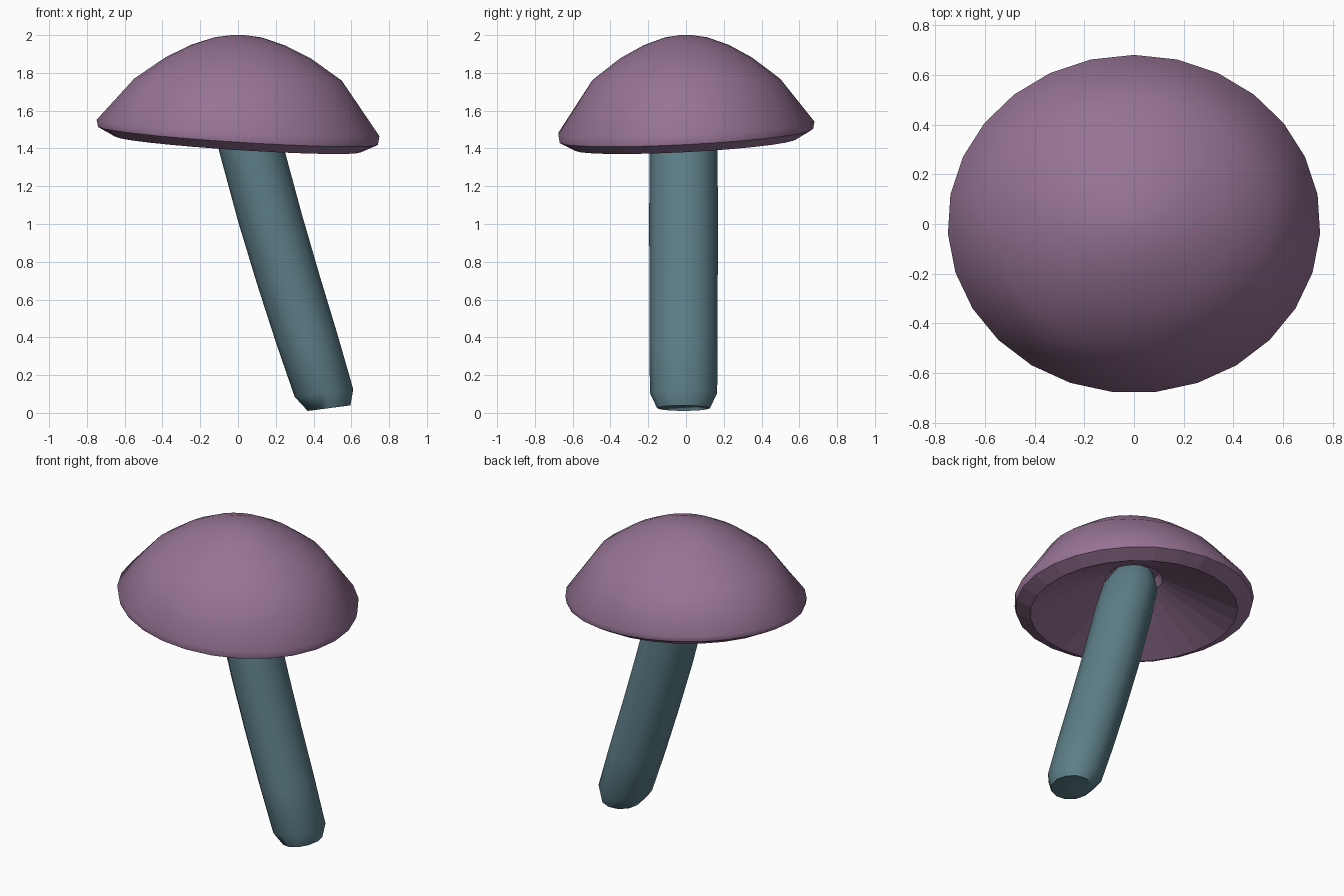
import bpy, bmesh, math

if "Cube" in bpy.data.objects:
    bpy.data.objects.remove(bpy.data.objects["Cube"])


def material(name, rgb):
    m = bpy.data.materials.new(name)
    m.diffuse_color = (*rgb, 1)
    m.use_nodes = True
    m.node_tree.nodes["Principled BSDF"].inputs["Base Color"].default_value = m.diffuse_color
    return m


def loft(name, rings, mat, flat_from=None):
    """Skin a list of closed rings, ending in a flat cap at both ends."""
    bm = bmesh.new()
    loops = [[bm.verts.new(p) for p in ring] for ring in rings]
    n = len(loops[0])
    for k, (a, b) in enumerate(zip(loops, loops[1:])):
        for i in range(n):
            j = (i + 1) % n
            f = bm.faces.new((a[i], a[j], b[j], b[i]))
            f.smooth = flat_from is None or k < flat_from
    for end in (loops[0], loops[-1]):
        bm.faces.new(end).smooth = flat_from is None or end is loops[0]
    bmesh.ops.recalc_face_normals(bm, faces=bm.faces)
    me = bpy.data.meshes.new(name)
    bm.to_mesh(me)
    bm.free()
    me.materials.append(mat)
    ob = bpy.data.objects.new(name, me)
    bpy.context.collection.objects.link(ob)
    return ob


purple = material("dusty purple", (0.305, 0.171, 0.296))
teal = material("grey teal", (0.107, 0.209, 0.242))

# Cap: (radius, height, tilt amount) from crown over the rim to the hollow underside
profile = [(0.035, 2.0, 0), (0.125, 1.988, 0.05), (0.25, 1.947, 0.1), (0.385, 1.88, 0.1),
           (0.55, 1.765, 0.15), (0.75, 1.51, 0.9), (0.742, 1.468, 1), (0.65, 1.422, 1),
           (0.18, 1.645, 0.6), (0.15, 1.70, 0)]
SIDES = 27
cap_rings = []
for r, z, tilt in profile:
    ring = []
    for i in range(SIDES):
        a = math.pi / 2 + math.tau * i / SIDES
        x, y = r * math.cos(a), 0.907 * r * math.sin(a)
        ring.append((x, y, z + tilt * (0.052 * y - 0.064 * x)))
    cap_rings.append(ring)
loft("mushroom_cap", cap_rings, purple, flat_from=6)

# Stem: (centre x, centre z, x radius, y radius) along a gentle curve
path = [(0.482, 0.025, 0.113, 0.14), (0.455, 0.105, 0.155, 0.178), (0.365, 0.39, 0.163, 0.181),
        (0.268, 0.70, 0.166, 0.181), (0.17, 1.03, 0.168, 0.182), (0.07, 1.40, 0.168, 0.18),
        (0.02, 1.58, 0.16, 0.175), (0.0, 1.67, 0.12, 0.14)]
stem_rings = []
for cx, cz, rx, ry in path:
    ring = []
    for i in range(12):
        a = math.tau * i / 12
        x = rx * math.cos(a)
        ring.append((cx + x, -0.013 + ry * math.sin(a), cz + 0.13 * x))
    stem_rings.append(ring)
loft("mushroom_stem", stem_rings, teal)

# Keep hard creases only at the rim and stem ends
for ob in bpy.data.objects:
    for e in ob.data.edges:
        e.use_edge_sharp = False
    if ob.name == "mushroom_cap":
        continue
    bpy.context.view_layer.objects.active = ob
    ob.select_set(True)
    bpy.ops.object.shade_smooth_by_angle(angle=math.radians(60))
